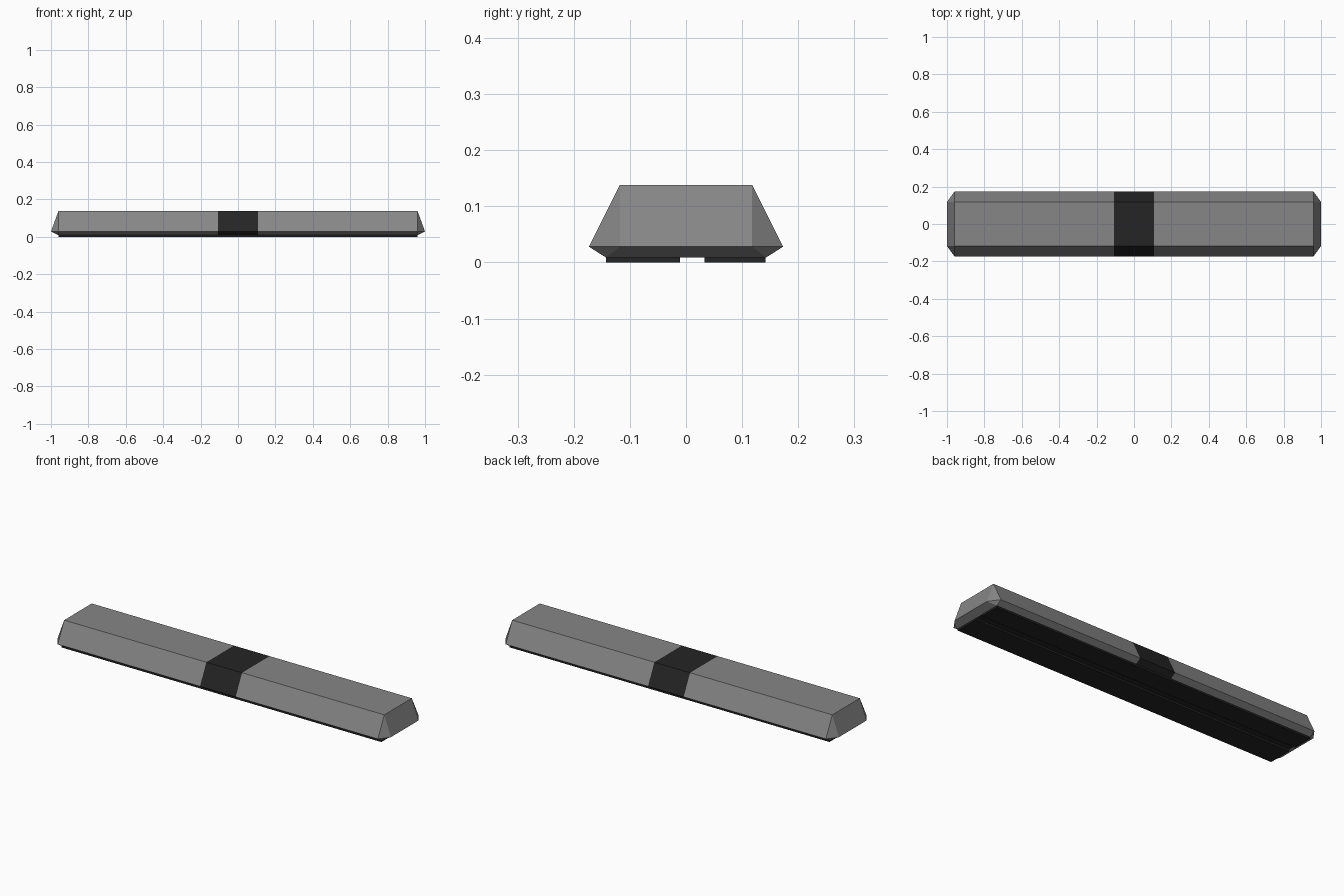
import bpy
import bmesh
from mathutils import Vector

cube = bpy.data.objects.get("Cube")
if cube:
    bpy.data.objects.remove(cube, do_unlink=True)


def make_material(name, value):
    mat = bpy.data.materials.new(name)
    mat.use_nodes = True
    colour = (value, value, value, 1)
    mat.diffuse_color = colour
    mat.node_tree.nodes["Principled BSDF"].inputs["Base Color"].default_value = colour
    return mat


grey = make_material("concrete grey", 0.24)
black = make_material("rubber black", 0.018)


def add_object(name, bm, materials):
    mesh = bpy.data.meshes.new(name)
    bm.to_mesh(mesh)
    bm.free()
    for mat in materials:
        mesh.materials.append(mat)
    obj = bpy.data.objects.new(name, mesh)
    bpy.context.collection.objects.link(obj)
    return obj


# Bar body: a tapered block with chamfered ends and an undercut lower edge
END, INNER = 1.0, 0.96
TOP_Y, WIDE_Y, BASE_Y = 0.118, 0.173, 0.143
TOP_Z, WIDE_Z, BASE_Z = 0.138, 0.028, 0.009
BAND = 0.107

corners = [(INNER, TOP_Y, TOP_Z), (END, TOP_Y, WIDE_Z),
           (INNER, WIDE_Y, WIDE_Z), (INNER, BASE_Y, BASE_Z)]
bm = bmesh.new()
for sx in (-1, 1):
    for sy in (-1, 1):
        for x, y, z in corners:
            bm.verts.new((sx * x, sy * y, z))
bmesh.ops.convex_hull(bm, input=bm.verts)
bmesh.ops.dissolve_limit(bm, angle_limit=0.01, verts=bm.verts, edges=bm.edges)

# Cut the painted middle band into the body
for x in (-BAND, BAND):
    bmesh.ops.bisect_plane(bm, geom=bm.verts[:] + bm.edges[:] + bm.faces[:],
                           plane_co=Vector((x, 0, 0)), plane_no=Vector((1, 0, 0)))
bmesh.ops.recalc_face_normals(bm, faces=bm.faces)
for face in bm.faces:
    in_band = abs(face.calc_center_median().x) < BAND
    underside = face.normal.z < -0.95
    face.material_index = 1 if in_band or underside else 0
add_object("bar_body", bm, [grey, black])


# Rubber strips under the bar
def add_strip(name, y0, y1):
    bm = bmesh.new()
    bmesh.ops.create_cube(bm, size=1)
    bmesh.ops.scale(bm, verts=bm.verts, vec=(2 * INNER, y1 - y0, BASE_Z))
    bmesh.ops.translate(bm, verts=bm.verts, vec=(0, (y0 + y1) / 2, BASE_Z / 2))
    add_object(name, bm, [black])


add_strip("front_base_strip", -0.143, -0.011)
add_strip("back_base_strip", 0.033, 0.142)
